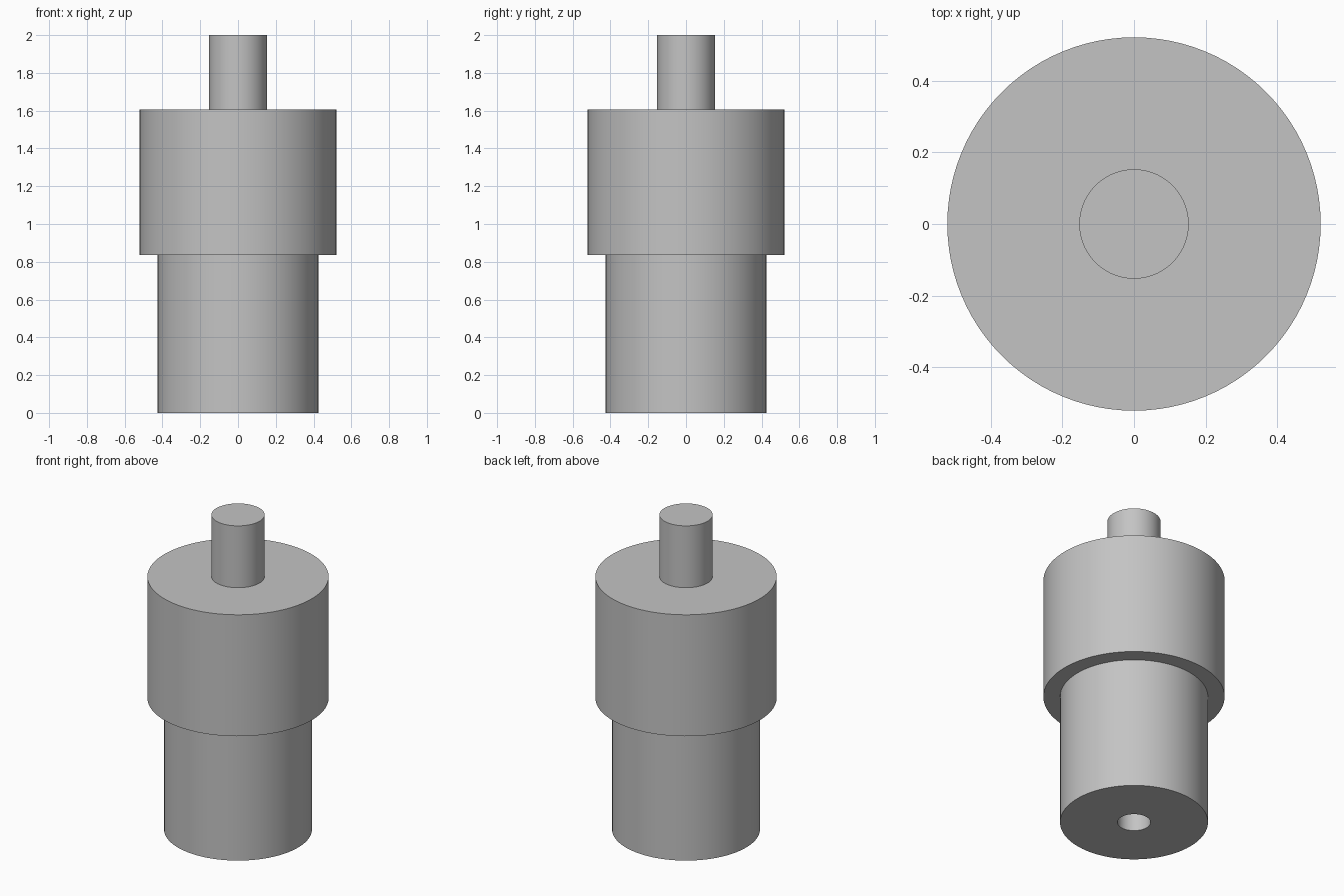
import bpy
import bmesh
import math

cube = bpy.data.objects.get("Cube")
if cube:
    bpy.data.objects.remove(cube, do_unlink=True)

SEGMENTS = 96

# Plain grey metal
grey = bpy.data.materials.new("grey_metal")
colour = (0.55, 0.55, 0.55, 1.0)
grey.diffuse_color = colour
grey.use_nodes = True
grey.node_tree.nodes["Principled BSDF"].inputs["Base Color"].default_value = colour


def lathe(name, profile):
    """Revolve a (radius, height) profile around z into a closed solid."""
    bm = bmesh.new()
    verts = [bm.verts.new((r, 0, z)) for r, z in profile]
    edges = [bm.edges.new(pair) for pair in zip(verts, verts[1:])]
    bmesh.ops.spin(bm, geom=verts + edges, cent=(0, 0, 0), axis=(0, 0, 1),
                   angle=math.tau, steps=SEGMENTS)
    bmesh.ops.remove_doubles(bm, verts=bm.verts, dist=0.0001)
    bmesh.ops.recalc_face_normals(bm, faces=bm.faces)
    mesh = bpy.data.meshes.new(name)
    bm.to_mesh(mesh)
    bm.free()
    mesh.materials.append(grey)
    obj = bpy.data.objects.new(name, mesh)
    bpy.context.collection.objects.link(obj)
    bpy.ops.object.select_all(action="DESELECT")
    obj.select_set(True)
    bpy.context.view_layer.objects.active = obj
    bpy.ops.object.shade_smooth_by_angle(angle=math.radians(30))
    return obj


hole_r, base_r, collar_r, pin_r = 0.095, 0.426, 0.522, 0.153
hole_top, collar_bottom, collar_top, top = 0.5, 0.835, 1.607, 2.0

# One turned solid: blind hole, base, wide collar and top pin
lathe("stepped_shaft", [
    (0, hole_top), (hole_r, hole_top), (hole_r, 0),
    (base_r, 0), (base_r, collar_bottom),
    (collar_r, collar_bottom), (collar_r, collar_top),
    (pin_r, collar_top), (pin_r, top), (0, top),
])
